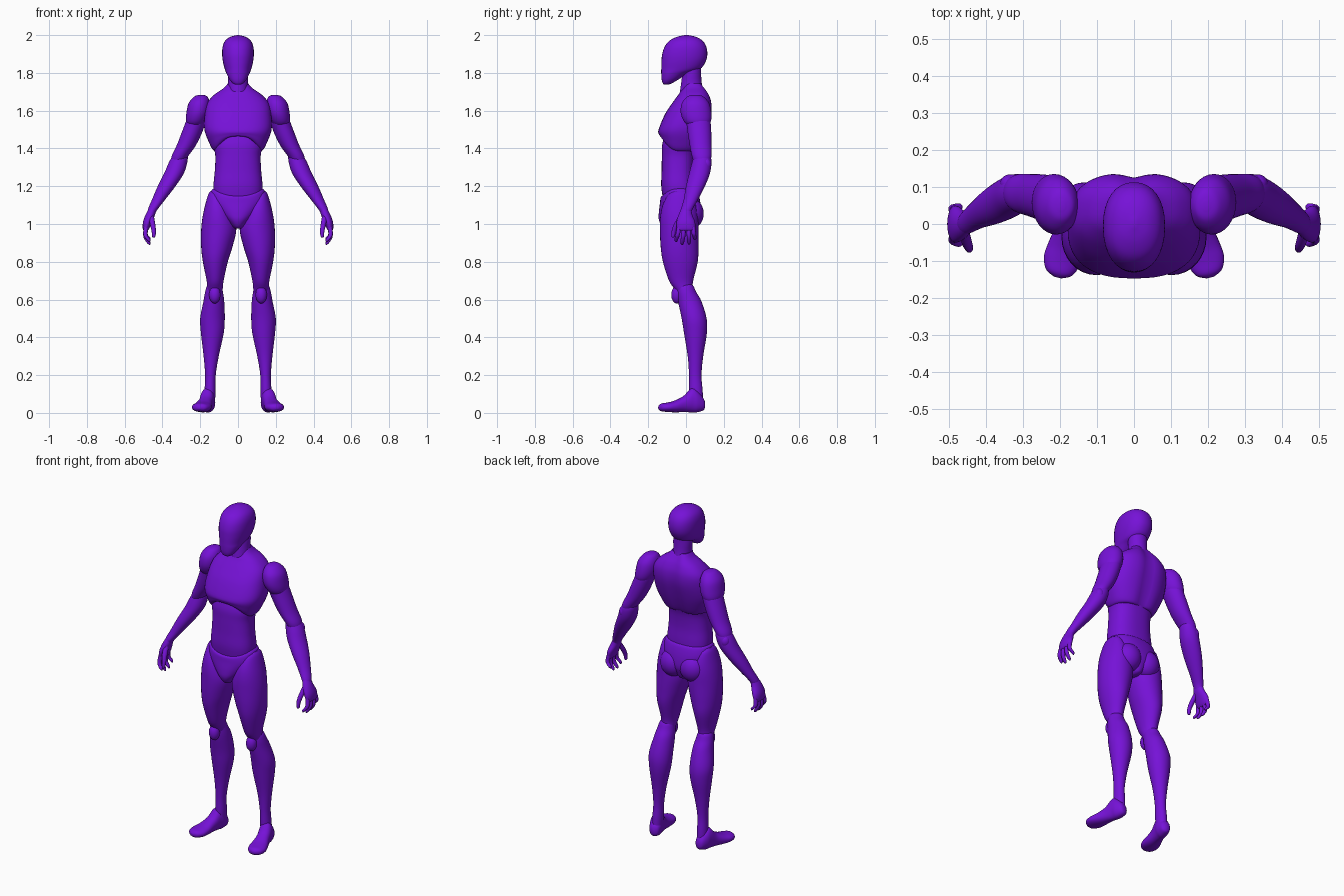
import bpy, bmesh, math
from mathutils import Matrix, Vector

cube = bpy.data.objects.get("Cube")
if cube:
    bpy.data.objects.remove(cube, do_unlink=True)

purple = bpy.data.materials.new("violet")
purple.use_nodes = True
COLOR = (0.18, 0.006, 0.68, 1)
purple.diffuse_color = COLOR
bsdf = purple.node_tree.nodes["Principled BSDF"]
bsdf.inputs["Base Color"].default_value = COLOR
bsdf.inputs["Roughness"].default_value = 0.5


def smooth_rings(rings, steps):
    """Catmull-Rom interpolation through the ring parameters."""
    out = []
    for i in range(len(rings) - 1):
        a, b, c, d = (rings[max(i - 1, 0)], rings[i], rings[i + 1],
                      rings[min(i + 2, len(rings) - 1)])
        for k in range(steps):
            t = k / steps
            out.append([0.5 * (2 * q + (r - p) * t + (2 * p - 5 * q + 4 * r - s) * t * t
                               + (3 * q - p - 3 * r + s) * t ** 3)
                        for p, q, r, s in zip(a, b, c, d)])
    out.append(list(rings[-1]))
    return out


def finish(bm, name):
    bmesh.ops.recalc_face_normals(bm, faces=bm.faces)
    mesh = bpy.data.meshes.new(name)
    bm.to_mesh(mesh)
    bm.free()
    mesh.materials.append(purple)
    ob = bpy.data.objects.new(name, mesh)
    bpy.context.collection.objects.link(ob)
    bpy.ops.object.select_all(action='DESELECT')
    ob.select_set(True)
    bpy.context.view_layer.objects.active = ob
    bpy.ops.object.shade_smooth_by_angle(angle=math.radians(50))
    return ob


def loft(name, rings, n=2.0, seg=32, steps=5, matrix=None, side=1, warp=None):
    """Skin rings of (x, y, z, rx, ry, front lift)."""
    bm = bmesh.new()
    loops = []
    full = [tuple(r) + (0,) * (6 - len(r)) for r in rings]
    for x, y, z, rx, ry, lift in smooth_rings(full, steps):
        rx, ry = max(rx, 0.001), max(ry, 0.001)
        loop = []
        for i in range(seg):
            a = 2 * math.pi * i / seg
            c, s = math.cos(a), math.sin(a)
            p = Vector((x + rx * math.copysign(abs(c) ** (2 / n), c),
                        y + ry * math.copysign(abs(s) ** (2 / n), s),
                        z + lift * max(0, -s) ** 2))
            if warp:
                p = warp(p)
            if matrix:
                p = matrix @ p
            p.x *= side
            loop.append(bm.verts.new(p))
        loops.append(loop)
    for lo, hi in zip(loops, loops[1:]):
        for i in range(seg):
            j = (i + 1) % seg
            bm.faces.new((lo[i], lo[j], hi[j], hi[i]))
    bm.faces.new(loops[0])
    bm.faces.new(loops[-1])
    return finish(bm, name)


def ball(name, center, radii, side=1):
    bm = bmesh.new()
    bmesh.ops.create_uvsphere(bm, u_segments=32, v_segments=18, radius=1)
    for v in bm.verts:
        v.co = Vector(c + r * k for c, r, k in zip(center, radii, v.co))
        v.co.x *= side
    return finish(bm, name)


def body(*rows):
    """Centred rings from (z, half width, front y, back y, front lift)."""
    return [(0, (f + b) / 2, z, w, (b - f) / 2, lift) for z, w, f, b, lift in rows]


def spine(p):
    # shallow groove down the middle of the back
    if p.y > 0.03:
        p.y -= 0.014 * math.exp(-(p.x / 0.035) ** 2)
    return p


# Head and neck
loft("head", body(
    (1.738, .012, -.115, -.095, 0), (1.745, .028, -.123, -.075, 0),
    (1.765, .045, -.129, -.04, 0), (1.795, .060, -.131, .01, 0),
    (1.82, .070, -.131, .075, 0), (1.86, .080, -.130, .104, 0),
    (1.90, .084, -.126, .113, 0), (1.94, .081, -.112, .107, 0),
    (1.97, .068, -.088, .088, 0), (1.99, .042, -.050, .055, 0),
    (2.0, .006, -.008, .012, 0)), n=2.2)
loft("neck", body(
    (1.66, .065, -.035, .10, 0), (1.70, .056, -.032, .092, 0),
    (1.75, .052, -.025, .083, 0), (1.80, .053, -.02, .08, 0),
    (1.86, .05, -.02, .08, 0)))

# Torso
loft("chest", body(
    (1.385, .105, -.115, .055, .09), (1.39, .13, -.133, .07, .075),
    (1.43, .153, -.143, .09, .045), (1.50, .178, -.145, .115, 0),
    (1.58, .176, -.112, .136, 0), (1.64, .163, -.073, .138, 0),
    (1.685, .125, -.04, .125, 0), (1.72, .075, -.03, .105, -.02),
    (1.745, .054, -.022, .088, -.045)), n=2.5, seg=48, warp=spine)
loft("abdomen", body(
    (1.12, .125, -.12, .05, 0), (1.2, .13, -.131, .05, 0),
    (1.28, .123, -.129, .045, 0), (1.36, .12, -.128, .05, 0),
    (1.42, .13, -.126, .065, 0), (1.48, .12, -.11, .07, 0)), n=2.4, seg=48)
loft("pelvis", body(
    (.975, .018, -.10, .03, 0), (.985, .032, -.125, .05, 0),
    (1.02, .065, -.143, .068, 0), (1.06, .105, -.144, .08, 0),
    (1.12, .147, -.138, .075, -.01), (1.175, .142, -.134, .06, -.035),
    (1.188, .128, -.125, .045, -.04)), n=2.3, seg=48)

FINGERS = [("index", -.036, -.052, .905), ("middle", -.010, -.020, .89),
           ("ring", .015, .016, .892), ("little", .037, .046, .915)]

for label, side in (("left", 1), ("right", -1)):
    def limb(part, rings, **kw):
        loft(f"{label}_{part}", rings, side=side, **kw)

    # Hip and leg
    ball(f"{label}_buttock", (.064, .028, 1.055), (.074, .066, .08), side)
    limb("thigh", [
        (.13, -.03, 1.175, .015, .03), (.122, -.032, 1.155, .036, .062),
        (.111, -.035, 1.10, .063, .088), (.105, -.036, 1.04, .082, .1),
        (.102, -.036, .97, .093, .102), (.112, -.034, .88, .083, .1),
        (.12, -.03, .8, .066, .092), (.121, -.026, .7, .045, .064),
        (.122, -.012, .65, .04, .046), (.124, -.005, .60, .03, .035)])
    limb("shin", [
        (.125, 0, .69, .018, .02), (.126, -.003, .672, .038, .042),
        (.127, .003, .64, .047, .051), (.128, .02, .59, .055, .062),
        (.135, .043, .5, .065, .066), (.136, .05, .42, .06, .06),
        (.142, .05, .3, .040, .041), (.146, .049, .2, .028, .033),
        (.148, .052, .12, .029, .036), (.149, .055, .07, .028, .035)])
    ball(f"{label}_kneecap", (.123, -.048, .625), (.03, .03, .046), side)

    # Foot, lofted from heel to toe
    fwd = Vector((.06, -.245, 0)).normalized()
    across = Vector((-fwd.y, fwd.x, 0))
    frame = Matrix((across, (0, 0, 1), fwd)).transposed().to_4x4()
    frame.translation = (.146, .1, 0)
    limb("foot", [
        (0, .042, 0, .008, .012), (0, .046, .01, .026, .033),
        (0, .061, .045, .037, .058), (0, .066, .075, .037, .063),
        (0, .047, .115, .038, .043), (0, .034, .165, .047, .031),
        (0, .030, .205, .050, .025), (0, .029, .238, .036, .02),
        (0, .028, .252, .01, .008)], matrix=frame, n=2.2)

    # Shoulder and arm
    limb("shoulder", [
        (.195, .05, 1.684, .008, .012), (.197, .05, 1.675, .034, .042),
        (.205, .05, 1.64, .056, .072), (.212, .053, 1.59, .061, .081),
        (.222, .06, 1.545, .054, .072), (.228, .063, 1.52, .035, .048),
        (.23, .065, 1.512, .01, .015)])
    limb("upper_arm", [
        (.21, .06, 1.62, .03, .04), (.215, .063, 1.57, .05, .062),
        (.238, .07, 1.5, .054, .063), (.272, .077, 1.42, .051, .058),
        (.307, .083, 1.36, .044, .052), (.322, .085, 1.32, .033, .04)])
    limb("forearm", [
        (.298, .086, 1.378, .012, .015), (.304, .086, 1.365, .036, .04),
        (.316, .084, 1.33, .048, .051), (.338, .072, 1.27, .052, .055),
        (.378, .05, 1.2, .047, .05), (.42, .026, 1.13, .035, .038),
        (.45, .005, 1.08, .026, .031), (.458, 0, 1.055, .02, .026)])
    ball(f"{label}_elbow", (.335, .108, 1.315), (.027, .026, .034), side)

    # Hand
    limb("palm", [
        (.45, .003, 1.09, .018, .024), (.464, -.003, 1.05, .025, .036),
        (.479, -.001, 1.01, .024, .049), (.487, .0, .975, .017, .048),
        (.488, .0, .962, .008, .04)], seg=24)
    for name, y0, y1, tip in FINGERS:
        mid = (.98 + tip) / 2
        limb(f"{name}_finger", [
            (.486, y0, .985, .012, .012), (.49, (y0 + y1) / 2, mid, .0115, .0115),
            (.474, y1, tip + .012, .010, .010), (.468, y1, tip, .003, .004)],
            seg=12, steps=4)
    limb("thumb", [
        (.46, -.02, 1.045, .014, .016), (.452, -.048, 1.0, .014, .016),
        (.446, -.064, .962, .0115, .012), (.446, -.068, .935, .009, .009),
        (.447, -.069, .928, .003, .003)], seg=12, steps=4)
